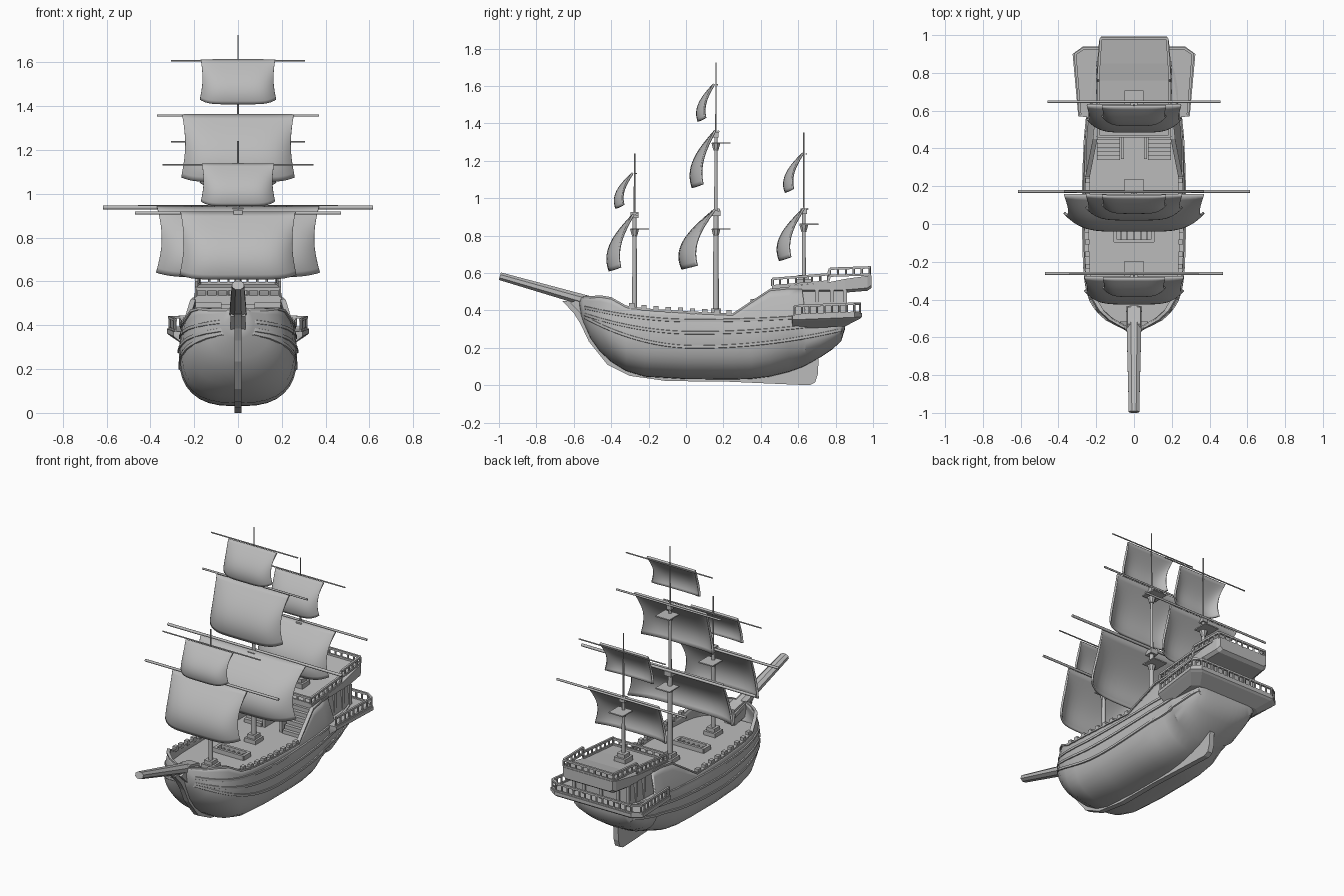
import bpy, bmesh, math
from mathutils import Vector

if "Cube" in bpy.data.objects:
    bpy.data.objects.remove(bpy.data.objects["Cube"])

grey = bpy.data.materials.new("plain_grey")
grey.use_nodes = True
grey.diffuse_color = (0.5, 0.5, 0.5, 1)
grey.node_tree.nodes["Principled BSDF"].inputs["Base Color"].default_value = (0.5, 0.5, 0.5, 1)


def finish(name, bm, smooth=None):
    bmesh.ops.recalc_face_normals(bm, faces=bm.faces)
    me = bpy.data.meshes.new(name)
    bm.to_mesh(me)
    bm.free()
    ob = bpy.data.objects.new(name, me)
    bpy.context.collection.objects.link(ob)
    me.materials.append(grey)
    if smooth:
        bpy.ops.object.select_all(action='DESELECT')
        ob.select_set(True)
        bpy.context.view_layer.objects.active = ob
        bpy.ops.object.shade_smooth_by_angle(angle=math.radians(smooth))
    return ob


def loft(bm, rows, closed=False, caps=False):
    grid = [[bm.verts.new(p) for p in r] for r in rows]
    n = len(grid[0])
    for a, b in zip(grid, grid[1:]):
        for i in range(n if closed else n - 1):
            j = (i + 1) % n
            bm.faces.new((a[i], a[j], b[j], b[i]))
    if caps:
        bm.faces.new(grid[0])
        bm.faces.new(grid[-1])
    return grid


def box(bm, x, y, z, sx, sy, sz):
    c = [(-sx, -sy), (sx, -sy), (sx, sy), (-sx, sy)]
    loft(bm, [[(x + a / 2, y + b / 2, z + k * sz / 2) for a, b in c] for k in (-1, 1)], True, True)


def beam(bm, a, b, r0, r1=None, sides=8, squash=1.0):
    """Tapered bar between two points."""
    a, b = Vector(a), Vector(b)
    q = (b - a).to_track_quat('Z', 'Y')
    rows = []
    for p, r in ((a, r0), (b, r1 or r0)):
        rows.append([p + q @ Vector((r * math.cos(t), r * squash * math.sin(t), 0))
                     for t in [math.tau * (i + .5) / sides for i in range(sides)]])
    loft(bm, rows, True, True)


def side_prism(bm, profile, half):
    """Extrude a (y, z) outline across x."""
    loft(bm, [[(s * half, y, z) for y, z in profile] for s in (-1, 1)], True, True)


# Hull stations: y, keel height, sheer height, beam, top beam
STATIONS = [(-.58, .43, .47, .015, .012), (-.55, .34, .47, .07, .05), (-.51, .25, .47, .145, .12),
            (-.46, .18, .475, .2, .175), (-.40, .125, .465, .235, .21), (-.32, .075, .42, .255, .24),
            (-.22, .045, .405, .265, .252), (0, .032, .39, .27, .256), (.25, .03, .378, .268, .25),
            (.35, .033, .445, .265, .23), (.45, .045, .51, .26, .21), (.55, .07, .52, .25, .2),
            (.62, .095, .52, .245, .198), (.64, .105, .37, .243, .235), (.72, .15, .37, .23, .225),
            (.78, .19, .37, .22, .215), (.83, .235, .37, .21, .205), (.85, .3, .37, .19, .19)]


def station(y):
    for a, b in zip(STATIONS, STATIONS[1:]):
        if y <= b[0]:
            t = (y - a[0]) / (b[0] - a[0])
            return [p + (q - p) * t for p, q in zip(a, b)]
    return STATIONS[-1]


def half_beam(y, z):
    _, zk, zs, B, T = station(y)
    zm = max(.28, zk + .55 * (zs - zk))
    n = 2.7 if -.35 < y < .5 else 2.2
    if z < zm:
        d = min(1, (zm - z) / (zm - zk))
        return B * (1 - d ** n) ** (1 / n)
    return B + (T - B) * ((z - zm) / (zs - zm)) ** 1.4


# Hull shell
bm = bmesh.new()
rows = []
for st in STATIONS:
    y, zk, zs = st[:3]
    zm = max(.28, zk + .55 * (zs - zk))
    zl = [zm - (zm - zk) * math.cos(i / 9 * math.pi / 2) for i in range(1, 10)]
    zl += [zm + (zs - zm) * i / 5 for i in range(1, 6)]
    right = [(half_beam(y, z), y, z) for z in zl]
    rows.append([(-x, a, z) for x, a, z in reversed(right)] + [(0, y, zk)] + right)
grid = loft(bm, rows)
bm.faces.new(grid[-1])
hull = finish("hull", bm, 35)
mod = hull.modifiers.new("planking", 'SOLIDIFY')
mod.thickness = .014
mod.offset = -1

# Main deck
bm = bmesh.new()
ys = [-.52, -.46, -.4, -.3, -.1, .1, .3, .47, .62, .84]
loft(bm, [[(s * (half_beam(y, .362) - .006), y, .362) for s in (-1, 1)] for y in ys])
finish("main_deck", bm)

# Wales running along the hull
bm = bmesh.new()
for base, fore, aft in ((.205, .45, .15), (.28, .28, .1), (.345, .2, .06)):
    for s in (-1, 1):
        path = []
        for i in range(41):
            y = -.545 + i * .0345
            z = base + (fore if y < .05 else aft) * (y - .05) ** 2
            path.append((s * half_beam(y, z), y, z))
        loft(bm, [[(x + s * dx, y, z + dz) for dx, dz in
                   ((-.006, -.01), (.006, -.007), (.006, .007), (-.006, .01))] for x, y, z in path], True, True)
finish("wales", bm, 40)

# Bulwark cap and its blocks
bm = bmesh.new()
for s in (-1, 1):
    cap = [(s * (st[4] - .004), st[0], st[2]) for st in STATIONS[1:13]]
    loft(bm, [[(x + dx, y, z + dz) for dx, dz in ((-.012, -.005), (.012, -.005), (.012, .006), (-.012, .006))]
              for x, y, z in cap], True, True)
    for i in range(9):
        y = -.29 + i * .065
        st = station(y)
        box(bm, s * (st[4] - .006), y, st[2] + .008, .024, .028, .03)
finish("bulwark_cap", bm)

# Keel, stem and rudder
bm = bmesh.new()
side_prism(bm, [(-.66, .45), (-.6, .385), (-.565, .33), (-.52, .235), (-.42, .11), (-.3, .05), (-.1, .022),
                (.2, .02), (.61, .002), (.66, 0), (.69, .015), (.705, .06), (.71, .16), (.64, .15), (.4, .06),
                (-.1, .06), (-.38, .16), (-.5, .36), (-.52, .46)], .017)
finish("keel_and_rudder", bm)

# Bowsprit and its seat
bm = bmesh.new()
beam(bm, (0, -.995, .583), (0, -.44, .425), .03, .045, 8, .75)
side_prism(bm, [(-.62, .44), (-.56, .38), (-.44, .36), (-.44, .46), (-.53, .48)], .035)
finish("bowsprit", bm)

# Stern cabin and overhanging poop
bm = bmesh.new()
loft(bm, [[(s * w, y, z) for s, y in ((-1, .47), (1, .47), (1, .85), (-1, .85))]
          for w, z in ((.2, .36), (.185, .52))], True, True)
for s in (-1, 1):
    for y in (.7, .78, .85):
        box(bm, s * .19, y, .44, .02, .022, .14)
for x in (-.12, 0, .12):
    box(bm, x, .852, .44, .022, .016, .14)
finish("stern_cabin", bm)

bm = bmesh.new()
rows = []
for y, w, zb, zt in ((.46, .2, .495, .525), (.6, .2, .495, .535), (.76, .197, .495, .55),
                     (.85, .195, .495, .568), (.97, .185, .505, .585), (.992, .175, .52, .588)):
    rows.append([(-w, y, zt), (-w, y, zb + .015), (-w + .02, y, zb),
                 (w - .02, y, zb), (w, y, zb + .015), (w, y, zt)])
loft(bm, rows, True, True)
finish("poop_deck", bm)

# Stern gallery
bm = bmesh.new()
outline = [(.24, .565), (.295, .57), (.325, .9), (.27, .94)]
ring = outline + [(-x, y) for x, y in reversed(outline)]
loft(bm, [[(x * k, .57 + (y - .57) * ky, z + .04 * (y - .57)) for x, y in ring]
          for k, ky, z in ((.78, .76, .3), (.96, .97, .34), (1, 1, .35), (1, 1, .372))], True, True)
finish("stern_gallery", bm)


def railing(name, path, height, gap):
    """Posts with a handrail and a foot rail along a path."""
    bm = bmesh.new()
    up = Vector((0, 0, height))
    for a, b in zip(path, path[1:]):
        a, b = Vector(a), Vector(b)
        n = max(1, round((b - a).length / gap))
        beam(bm, a + up, b + up, .009, sides=4)
        beam(bm, a, b, .008, sides=4)
        for i in range(n + 1):
            p = a.lerp(b, i / n)
            beam(bm, p, p + up, .006, sides=6)
    finish(name, bm)


side = [(.285, .58, .375), (.312, .9, .388), (.265, .93, .389)]
railing("gallery_railing", side + [(-x, y, z) for x, y, z in reversed(side)], .048, .04)
side = [(.19, .46, .53), (.19, .76, .555), (.19, .77, .585), (.175, .982, .592)]
railing("poop_railing", side + [(-x, y, z) for x, y, z in reversed(side)], .038, .042)
railing("poop_front_railing", [(-.19, .465, .53), (.19, .465, .53)], .035, .045)

# Stairs, hatches and deck fittings
bm = bmesh.new()
for s in (-1, 1):
    for i in range(6):
        box(bm, s * .135, .455 - i * .021, .36 + (6 - i) * .012, .12, .022, (6 - i) * .024)
    box(bm, s * .06, .41, .41, .016, .13, .1)
    box(bm, s * .1, -.06, .375, .018, .07, .03)
for y in (-.09, -.03):
    box(bm, 0, y, .375, .21, .016, .03)
for i in range(5):
    box(bm, -.07 + i * .035, -.06, .368, .008, .06, .014)
finish("deck_fittings", bm)

# Masts: y, foot, then height and radius of each pole, then platform heights
MASTS = [("fore", -.275, .36, [(.92, .014), (1.24, .005)], [.835]),
         ("main", .16, .36, [(.93, .017), (1.35, .01), (1.725, .004)], [.835, 1.295]),
         ("mizzen", .63, .36, [(.94, .012), (1.35, .005)], [.86])]
for name, y, foot, poles, tops in MASTS:
    bm = bmesh.new()
    z = foot
    for i, (top, r) in enumerate(poles):
        beam(bm, (0, y, z - .03), (0, y, top), r, r * .8, 12)
        if i < len(poles) - 1:
            box(bm, 0, y, top - .01, r * 3, r * 3, .03)
        z = top
    base = .54 if name == "mizzen" else foot
    box(bm, 0, y, base + .012, .08, .08, .03)
    box(bm, 0, y, base + .035, .055, .055, .03)
    for t in tops:
        box(bm, 0, y + .028, t, .1, .1, .007)
        beam(bm, (0, y, t - .04), (0, y, t), .014, .026, 8)
    finish(name + "_mast", bm, 35)

# Sails with yards: mast y, top, bottom, half width, belly, yard half length, yard radius
SAILS = [("fore_course", -.28, .915, .61, .262, .14, .47, .008),
         ("fore_topsail", -.285, 1.135, .945, .165, .095, .345, .004),
         ("main_course", .155, .94, .62, .37, .19, .615, .009),
         ("main_topsail", .155, 1.36, 1.055, .255, .13, .37, .006),
         ("main_topgallant", .15, 1.61, 1.41, .17, .09, .305, .004),
         ("mizzen_course", .63, .945, .665, .25, .14, .457, .007),
         ("mizzen_topsail", .625, 1.24, 1.03, .17, .1, .305, .004)]
for name, y0, top, low, w, belly, yard, r in SAILS:
    bm = bmesh.new()
    rows = []
    for i in range(15):
        v = i / 14
        row = []
        for j in range(21):
            u = math.sin((j / 10 - 1) * math.pi / 2)
            edge = .45 * abs(u) ** 5
            depth = belly * math.sin(v * 2.0) * (1 - edge)
            x = u * w * (1 - .07 * math.sin(math.pi * v))
            row.append((x, y0 - depth, top + (low - top) * v + .02 * abs(u) ** 6 * v))
        rows.append(row)
    loft(bm, rows)
    sail = finish(name + "_sail", bm, 60)
    mod = sail.modifiers.new("cloth", 'SOLIDIFY')
    mod.thickness = .012
    mod.offset = 0
    bm = bmesh.new()
    beam(bm, (-yard, y0 + .018, top - .003), (yard, y0 + .018, top - .003), r, r, 8)
    finish(name + "_yard", bm, 50)
